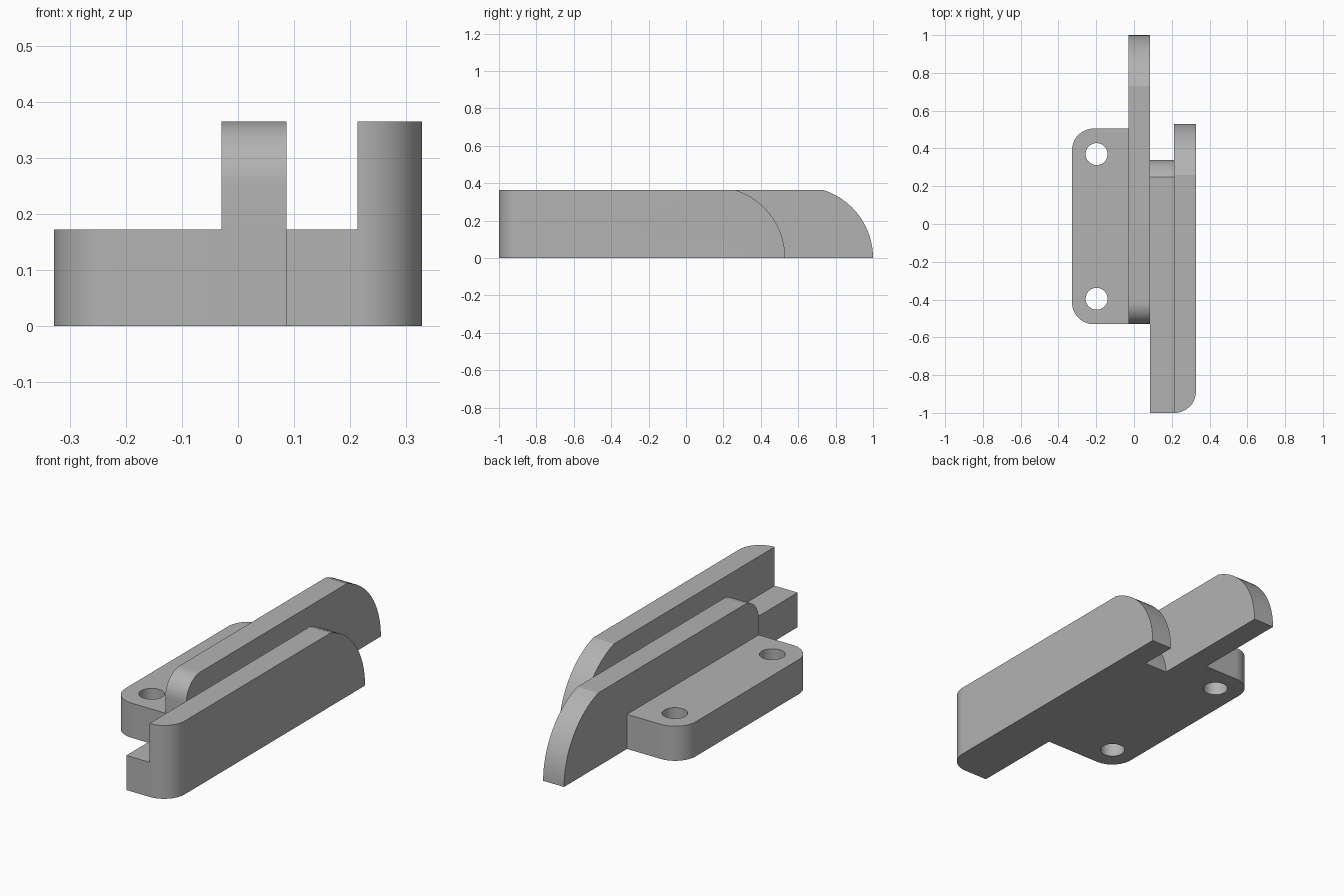
import bpy, bmesh
from math import radians, sin, cos, sqrt, asin, degrees

cube = bpy.data.objects.get("Cube")
if cube:
    bpy.data.objects.remove(cube, do_unlink=True)

grey = bpy.data.materials.new("plain_grey")
grey.use_nodes = True
colour = (0.45, 0.45, 0.45, 1)
grey.diffuse_color = colour
grey.node_tree.nodes["Principled BSDF"].inputs["Base Color"].default_value = colour

# Key levels shared by the parts
LOW, HIGH = 0.172, 0.365
FIN_IN, FIN_OUT, RAIL_IN, RAIL_OUT = -0.029, 0.086, 0.213, 0.328
FRONT, MID_FRONT = -1.0, -0.53
ROUND = 0.114


def arc(u, v, radius, start, end, steps=16):
    angles = [radians(start + (end - start) * i / steps) for i in range(steps + 1)]
    return [(u + radius * cos(a), v + radius * sin(a)) for a in angles]


def nose(tip, run, height):
    """Curved rear end: upright at the base, meeting the top after the given run."""
    radius = (run ** 2 + height ** 2) / (2 * run)
    return arc(tip - radius, 0, radius, 0, degrees(asin(height / radius)))


def extrude(name, points, axis, low, high):
    """Solid from a closed profile: (x, y) along z, or (y, z) along x."""
    place = (lambda p: (p[0], p[1], low)) if axis == "z" else (lambda p: (low, p[0], p[1]))
    shift = (0, 0, high - low) if axis == "z" else (high - low, 0, 0)
    bm = bmesh.new()
    face = bm.faces.new([bm.verts.new(place(p)) for p in points])
    grown = bmesh.ops.extrude_face_region(bm, geom=[face])["geom"]
    bmesh.ops.translate(bm, vec=shift, verts=[g for g in grown if isinstance(g, bmesh.types.BMVert)])
    bmesh.ops.recalc_face_normals(bm, faces=bm.faces)
    mesh = bpy.data.meshes.new(name)
    bm.to_mesh(mesh)
    bm.free()
    mesh.materials.append(grey)
    obj = bpy.data.objects.new(name, mesh)
    bpy.context.collection.objects.link(obj)
    return obj


def combine(target, tool, operation):
    mod = target.modifiers.new(operation.lower(), "BOOLEAN")
    mod.operation, mod.object, mod.solver = operation, tool, "EXACT"
    bpy.context.view_layer.objects.active = target
    bpy.ops.object.modifier_apply(modifier=mod.name)
    bpy.data.objects.remove(tool, do_unlink=True)


# Mounting plate with two rounded corners
left, back = -0.328, 0.505
plate = extrude("guide_bracket",
                [(FIN_IN, MID_FRONT), (FIN_IN, back)]
                + arc(left + ROUND, back - ROUND, ROUND, 90, 180)
                + arc(left + ROUND, MID_FRONT + ROUND, ROUND, 180, 270),
                "z", 0, LOW)

# Screw holes
for y in (0.37, -0.396):
    hole = extrude("screw_hole", arc(-0.198, y, 0.058, 0, 360, 48)[:-1], "z", -0.1, 0.3)
    combine(plate, hole, "DIFFERENCE")

# Long inner fin, rounded at the front top and curved down at the back
inner_fin = extrude("inner_fin",
                    [(MID_FRONT, 0)] + nose(1.0, 0.27, HIGH)
                    + arc(MID_FRONT + ROUND, HIGH - ROUND, ROUND, 90, 180),
                    "x", FIN_IN, FIN_OUT)

# Low floor of the channel between the fins
channel = extrude("channel_floor", [(FRONT, 0)] + nose(0.34, 0.09, LOW) + [(FRONT, LOW)],
                  "x", FIN_OUT, RAIL_IN)

# Outer fin, with its front outer corner rounded in plan
outer_fin = extrude("outer_fin", [(FRONT, 0)] + nose(0.53, 0.27, HIGH) + [(FRONT, HIGH)],
                    "x", RAIL_IN, RAIL_OUT)
outline = extrude("outer_outline",
                  [(RAIL_IN - 0.1, 0.8), (RAIL_IN - 0.1, FRONT)]
                  + arc(RAIL_OUT - ROUND, FRONT + ROUND, ROUND, 270, 360)
                  + [(RAIL_OUT, 0.8)], "z", -0.1, 0.5)
combine(outer_fin, outline, "INTERSECT")

# Fuse everything into one solid
for part in (inner_fin, channel, outer_fin):
    combine(plate, part, "UNION")

bpy.ops.object.select_all(action="DESELECT")
plate.select_set(True)
bpy.context.view_layer.objects.active = plate
bpy.ops.object.shade_smooth_by_angle(angle=radians(12))
